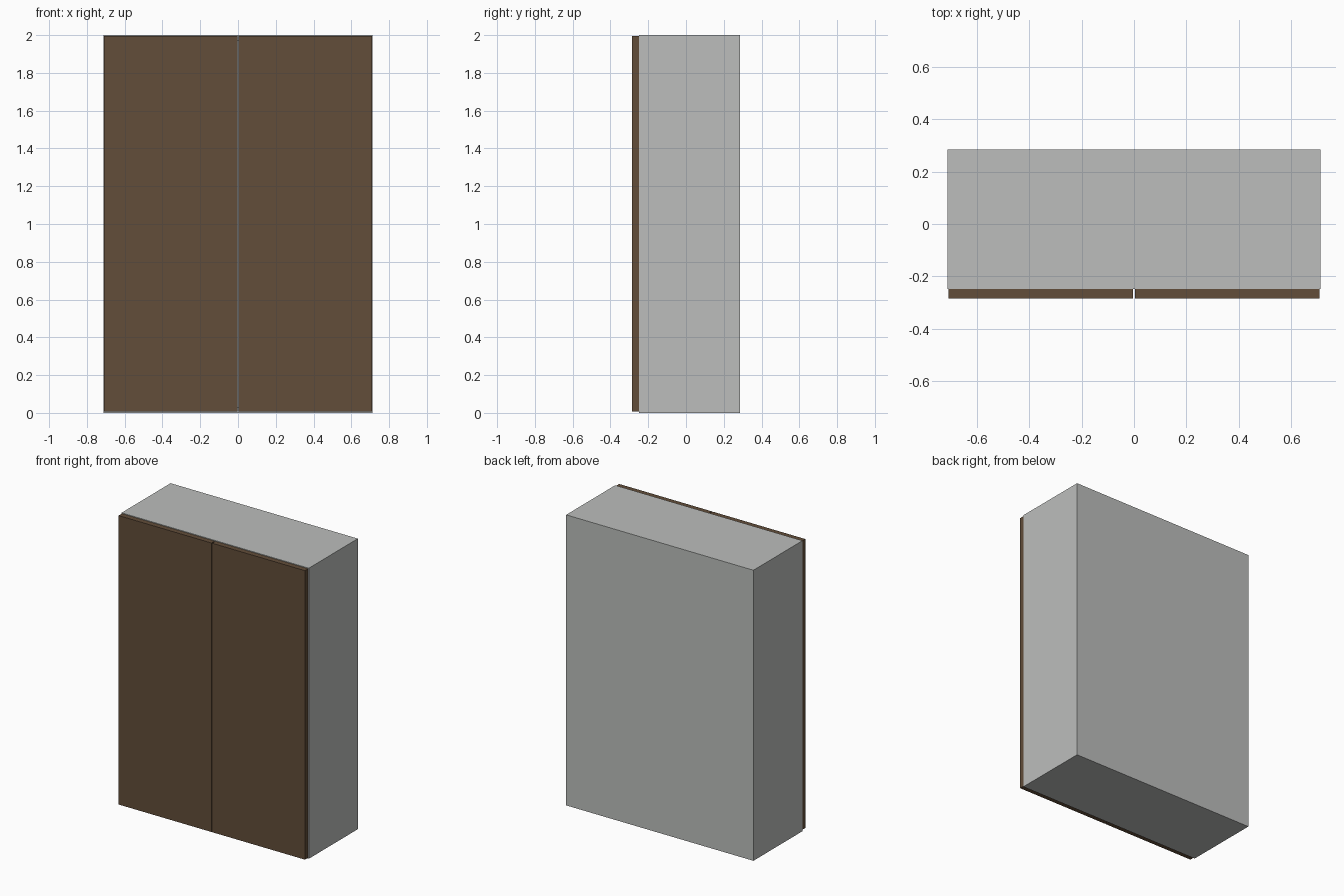
import bpy

if "Cube" in bpy.data.objects:
    bpy.data.objects.remove(bpy.data.objects["Cube"])


def material(name, rgb):
    m = bpy.data.materials.new(name)
    m.diffuse_color = (*rgb, 1.0)
    m.use_nodes = True
    m.node_tree.nodes["Principled BSDF"].inputs["Base Color"].default_value = m.diffuse_color
    return m


grey = material("light grey", (0.503, 0.515, 0.503))
brown = material("dark brown wood", (0.122, 0.074, 0.041))


def panel(name, lo, hi, mat):
    """Flat box panel between two corners."""
    bpy.ops.mesh.primitive_cube_add(
        size=1, location=[(a + b) / 2 for a, b in zip(lo, hi)])
    ob = bpy.context.object
    ob.name = name
    ob.scale = [b - a for a, b in zip(lo, hi)]
    bpy.ops.object.transform_apply(location=False, rotation=False, scale=True)
    ob.data.materials.append(mat)
    return ob


W, H, T = 0.713, 2.0, 0.032          # half width, height, board thickness
FRONT, BACK = -0.248, 0.285          # carcass depth range
BP = BACK - 0.004                    # thin back panel starts here
DOOR_FRONT, DOOR_BACK = -0.285, -0.249

# Carcass: top and bottom boards between the sides, thin back panel
panel("top_board", (-W + T, FRONT, H - T), (W - T, BP, H), grey)
panel("bottom_board", (-W + T, FRONT, 0), (W - T, BP, T), grey)
panel("back_panel", (-W, BP, 0), (W, BACK, H), grey)

# Side boards and doors, mirrored left and right
for label, s in (("left", -1), ("right", 1)):
    x0, x1 = sorted((s * (W - T), s * W))
    panel(label + "_side", (x0, FRONT, 0), (x1, BP, H), grey)
    x0, x1 = sorted((s * 0.003, s * 0.709))
    panel(label + "_door", (x0, DOOR_FRONT, 0.007), (x1, DOOR_BACK, 1.996), brown)
